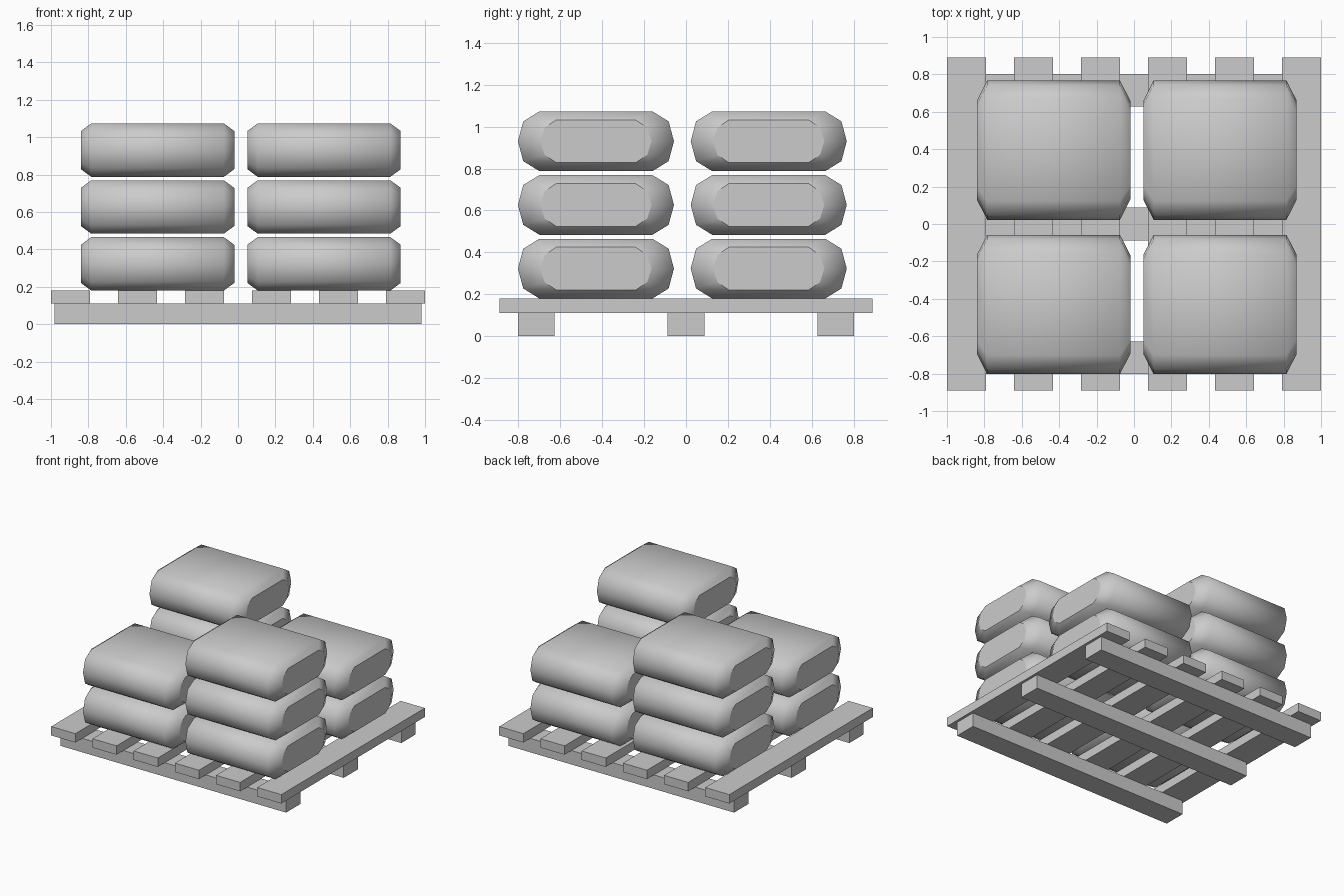
import bpy, bmesh

if "Cube" in bpy.data.objects:
    bpy.data.objects.remove(bpy.data.objects["Cube"])


def box(name, x0, x1, y0, y1, z0, z1):
    bm = bmesh.new()
    bmesh.ops.create_cube(bm, size=1)
    for v in bm.verts:
        v.co.x = x0 if v.co.x < 0 else x1
        v.co.y = y0 if v.co.y < 0 else y1
        v.co.z = z0 if v.co.z < 0 else z1
    return finish(bm, name)


def finish(bm, name):
    bmesh.ops.recalc_face_normals(bm, faces=bm.faces)
    me = bpy.data.meshes.new(name)
    bm.to_mesh(me)
    bm.free()
    ob = bpy.data.objects.new(name, me)
    bpy.context.collection.objects.link(ob)
    return ob


def ring(quarter):
    # mirror a quarter profile (side point first, top point last) to a closed loop
    q = quarter
    right_to_left = q + [(-y, z) for y, z in reversed(q)]
    return right_to_left + [(-y, -z) for y, z in right_to_left[1:-1]]


BODY = ring([(0.3725, 0), (0.347, 0.095), (0.27, 0.1425)])
END = ring([(0.265, 0), (0.245, 0.065), (0.19, 0.102)])


def sack(name, cx, cy, cz):
    bm = bmesh.new()
    sections = [(-0.41, END), (-0.355, BODY), (0.355, BODY), (0.41, END)]
    loops = [[bm.verts.new((cx + x, cy + y, cz + z)) for y, z in prof]
             for x, prof in sections]
    n = len(BODY)
    for a, b in zip(loops, loops[1:]):
        for i in range(n):
            j = (i + 1) % n
            bm.faces.new((a[i], a[j], b[j], b[i])).smooth = True
    # flat end caps with crisp borders
    for loop in (loops[0], loops[-1]):
        cap = bm.faces.new(loop)
        for e in cap.edges:
            e.smooth = False
    return finish(bm, name)


# pallet runners
for i, y in enumerate((-0.715, 0.0, 0.715)):
    box(f"pallet_runner_{i + 1}", -0.98, 0.98, y - 0.088, y + 0.088, 0, 0.11)

# pallet deck boards
for i in range(6):
    x = -0.895 + i * 0.358
    box(f"pallet_board_{i + 1}", x - 0.105, x + 0.105, -0.89, 0.89, 0.11, 0.18)

# stacked sacks: three high on one diagonal, two high on the other
stacks = {"front_left": (-0.43, -0.43, 2), "front_right": (0.46, -0.43, 3),
          "back_left": (-0.43, 0.395, 3), "back_right": (0.46, 0.395, 2)}
for place, (x, y, count) in stacks.items():
    for k in range(count):
        sack(f"sack_{place}_{k + 1}", x, y, 0.3225 + k * 0.304)
